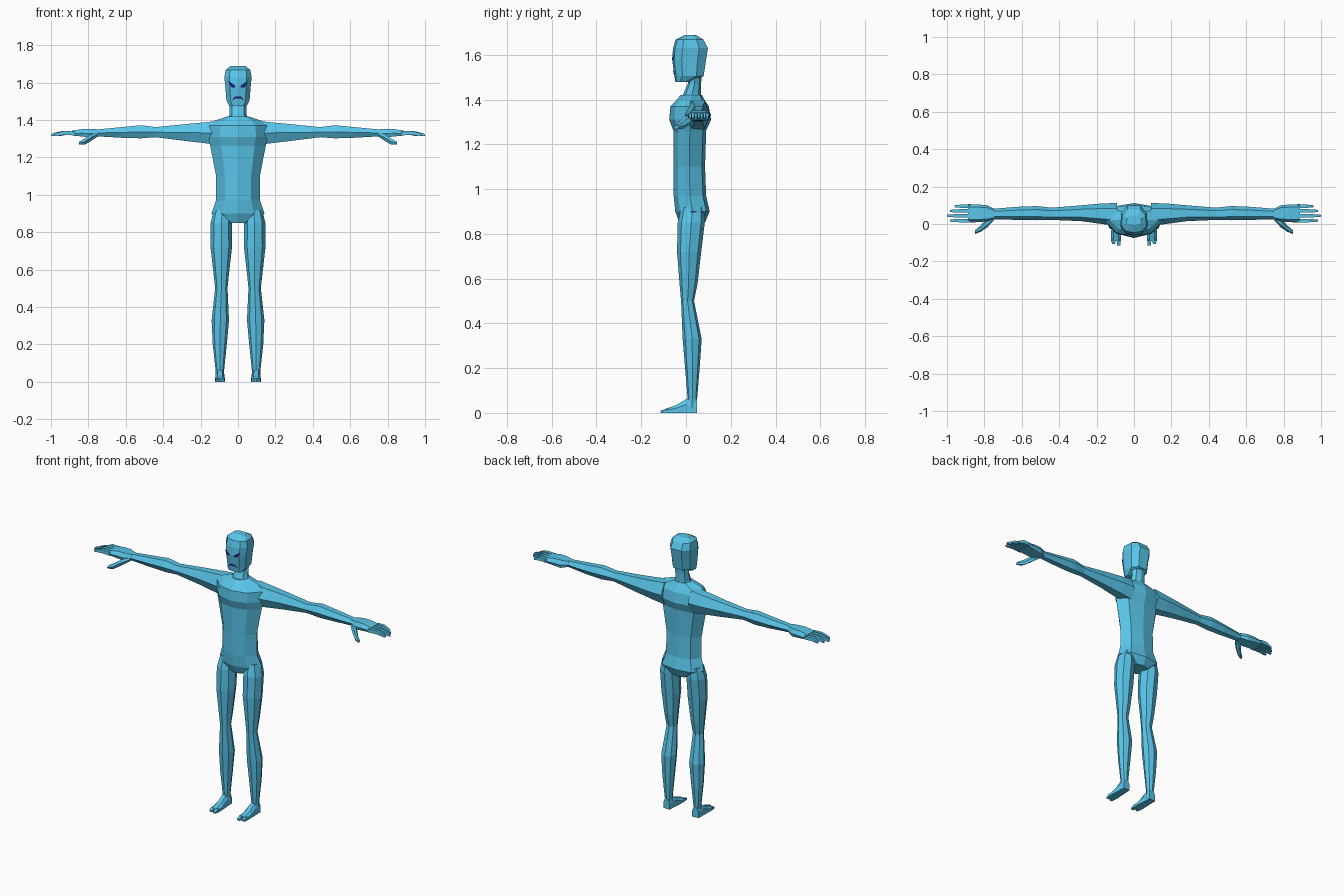
import bpy, bmesh


def material(name, rgb):
    m = bpy.data.materials.new(name)
    m.diffuse_color = (*rgb, 1)
    return m


SKIN = material("skin_blue", (0.10, 0.56, 0.82))
DARK = material("face_navy", (0.01, 0.01, 0.2))

# Cross-sections in a unit box; half profiles are completed by reflection
def symmetric(half):
    return half + [(1 - u, v) for u, v in reversed(half) if u != 0.5]

OCT = symmetric([(.5, 0), (.85, .14), (1, .5), (.85, .86), (.5, 1)])
HEX = [(0, .5), (.25, 0), (.75, 0), (1, .5), (.75, 1), (.25, 1)]
BOX = [(0, 0), (1, 0), (1, 1), (0, 1)]
FOOT = [(0, 0), (1, 0), (1, .6), (.75, 1), (.25, 1), (0, .6)]
PALM = [(0, .5), (.08, .1), (.92, .1), (1, .5), (.85, 1), (.15, 1)]
TRUNK = symmetric([(.5, 0), (.8, .13), (1, .5), (.85, .9), (.5, 1)])
HEAD = symmetric([(.5, 0), (.82, .06), (1, .28), (.97, .75), (.75, 1)])


def finish(name, bm, mat, mirror):
    bmesh.ops.recalc_face_normals(bm, faces=bm.faces)
    me = bpy.data.meshes.new(name)
    bm.to_mesh(me)
    bm.free()
    me.materials.append(mat)
    ob = bpy.data.objects.new(name, me)
    bpy.context.collection.objects.link(ob)
    if mirror:
        mod = ob.modifiers.new("mirror", 'MIRROR')
        mod.use_mirror_merge = False
    return ob


def loft(name, axis, shape, rows, mirror=True):
    """Rows: position on axis, then min/max of the section on the other two axes."""
    bm = bmesh.new()
    rings = []
    for s, a0, a1, b0, b1 in rows:
        ring = []
        for u, v in shape:
            co = [a0 + u * (a1 - a0), b0 + v * (b1 - b0)]
            co.insert(axis, s)
            ring.append(bm.verts.new(co))
        rings.append(ring)
    n = len(shape)
    for r, q in zip(rings, rings[1:]):
        for i in range(n):
            j = (i + 1) % n
            bm.faces.new((r[i], r[j], q[j], q[i]))
    bm.faces.new(rings[0])
    bm.faces.new(rings[-1])
    return finish(name, bm, SKIN, mirror)


def upright(name, shape, rows):
    """Centred vertical loft: z, half width, front y, back y."""
    return loft(name, 2, shape, [(z, -w, w, f, b) for z, w, f, b in rows], False)


# Torso, neck and head
upright("torso", TRUNK, [
    (.85, .06, -.03, .085), (.9, .142, -.048, .106), (.97, .118, -.055, .09),
    (1.1, .117, -.055, .085), (1.26, .148, -.056, .09), (1.31, .16, -.075, .112),
    (1.37, .155, -.07, .102), (1.395, .13, -.045, .085), (1.42, .055, -.024, .071)])
upright("neck", OCT, [
    (1.4, .055, -.024, .071), (1.43, .046, -.01, .067),
    (1.47, .045, .008, .067), (1.55, .05, .015, .075)])
upright("head", HEAD, [
    (1.478, .048, -.047, .016), (1.505, .062, -.052, .079), (1.58, .068, -.062, .09),
    (1.63, .073, -.058, .098), (1.668, .066, -.046, .078), (1.688, .04, -.005, .045)])

# Arms
loft("arm", 0, HEX, [
    (.09, -.01, .112, 1.265, 1.398), (.17, 0, .11, 1.275, 1.388),
    (.28, .015, .1, 1.288, 1.378), (.44, .022, .087, 1.308, 1.362),
    (.52, .02, .096, 1.302, 1.372), (.62, .022, .092, 1.305, 1.362),
    (.76, .025, .081, 1.313, 1.349)])

# Hands with four fingers and a thumb
loft("palm", 0, PALM, [
    (.745, .026, .08, 1.313, 1.35), (.785, .014, .1, 1.302, 1.352),
    (.83, .01, .104, 1.307, 1.352), (.887, .008, .106, 1.314, 1.343)])
for k, (y, tip) in enumerate([(.018, .985), (.044, 1.0), (.07, .985), (.095, .96)]):
    mid = .88 + (tip - .88) * .5
    loft(f"finger_{k + 1}", 0, BOX, [
        (.875, y - .01, y + .01, 1.318, 1.339), (mid, y - .009, y + .009, 1.32, 1.341),
        (tip - .015, y - .007, y + .007, 1.315, 1.331),
        (tip, y - .005, y + .005, 1.313, 1.323)])
loft("thumb", 0, HEX, [
    (.75, .018, .05, 1.312, 1.332), (.785, -.018, .03, 1.288, 1.325),
    (.82, -.042, -.008, 1.268, 1.3), (.85, -.053, -.034, 1.268, 1.284)])

# Legs
loft("leg", 2, OCT, [
    (.92, .035, .13, -.02, .08), (.85, .033, .146, -.037, .084),
    (.72, .032, .147, -.04, .068), (.58, .048, .131, -.029, .052),
    (.5, .056, .122, -.022, .036), (.33, .048, .141, -.015, .07),
    (.2, .06, .135, -.004, .061), (.065, .074, .12, .007, .05),
    (.02, .073, .121, .002, .05)])

# Feet, split at the toes
loft("foot", 1, FOOT, [
    (.05, .076, .119, 0, .06), (.005, .074, .12, 0, .064),
    (-.045, .07, .122, 0, .034), (-.09, .069, .122, 0, .019)])
for name, x0, x1, tip in (("big_toe", .07, .093, -.114), ("small_toes", .098, .121, -.108)):
    loft(name, 1, BOX, [(-.08, x0, x1, 0, .02), (tip, x0 + .003, x1 - .003, 0, .01)])


# Face markings laid on the front of the head
def marking(name, outline):
    bm = bmesh.new()
    def face_y(x, z):
        front = -.062 + (abs(1.58 - z) * (.133 if z < 1.58 else .08))
        return front + .2 * x - .0025
    bm.faces.new([bm.verts.new((x, face_y(x, z), z)) for x, z in outline])
    bmesh.ops.triangulate(bm, faces=bm.faces)
    finish(name, bm, DARK, True)


marking("eye", [(.012, 1.582), (.05, 1.608), (.044, 1.588), (.034, 1.574), (.018, 1.574)])
marking("mouth", [(0, 1.527), (.018, 1.524), (.034, 1.503), (.016, 1.514), (0, 1.516)])
